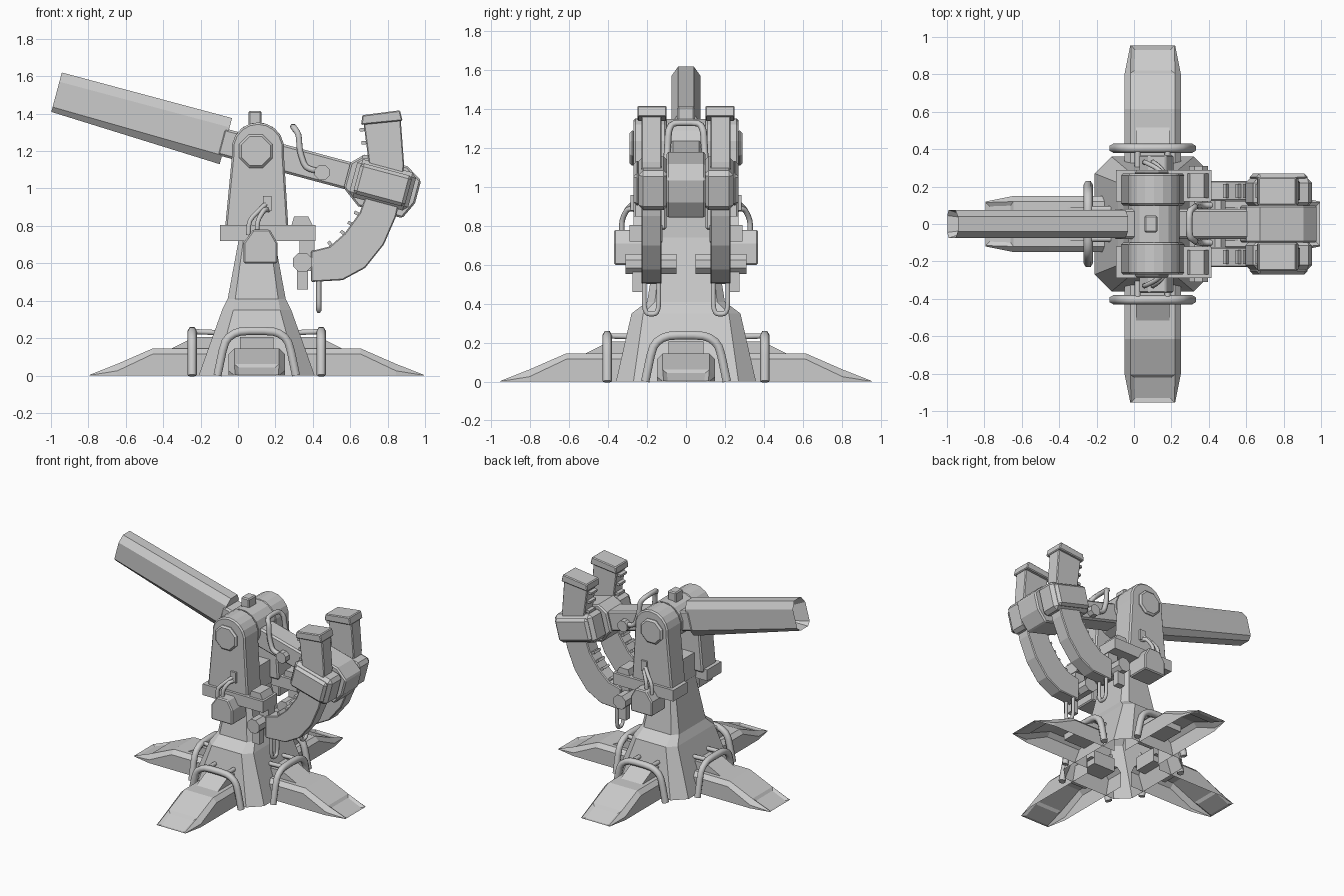
import bpy, bmesh
from math import sin, cos, pi, radians
from mathutils import Matrix, Vector

if "Cube" in bpy.data.objects:
    bpy.data.objects.remove(bpy.data.objects["Cube"])

CX = 0.1
TILT = Matrix.Translation((CX, 0, 1.2)) @ Matrix.Rotation(radians(15), 4, 'Y')
FLAT = Matrix.Identity(4)


def finish(name, bm, mat=FLAT, bevel=0):
    bmesh.ops.recalc_face_normals(bm, faces=bm.faces)
    bm.transform(mat)
    me = bpy.data.meshes.new(name)
    bm.to_mesh(me)
    bm.free()
    ob = bpy.data.objects.new(name, me)
    bpy.context.collection.objects.link(ob)
    if bevel:
        m = ob.modifiers.new("bevel", 'BEVEL')
        m.width, m.segments, m.limit_method = bevel, 1, 'ANGLE'
        m.angle_limit = radians(50)
    return ob


def loft(rings, caps=(True, True)):
    bm = bmesh.new()
    loops = [[bm.verts.new(p) for p in r] for r in rings]
    n = len(loops[0])
    for a, b in zip(loops, loops[1:]):
        for i in range(n):
            bm.faces.new((a[i], a[(i + 1) % n], b[(i + 1) % n], b[i]))
    for ring, want in zip((loops[0], loops[-1]), caps):
        if want:
            bm.faces.new(ring)
    return bm


def prism(name, pts, y0, y1, mat=FLAT, bevel=0):
    return finish(name, loft([[(x, y, z) for x, z in pts] for y in (y0, y1)]), mat, bevel)


def box(name, x0, x1, y0, y1, z0, z1, mat=FLAT, bevel=0):
    return prism(name, [(x0, z0), (x1, z0), (x1, z1), (x0, z1)], y0, y1, mat, bevel)


def disc(name, x, z, r, y0, y1, n=8, bevel=0):
    pts = [(x + r * cos((i + .5) * 2 * pi / n), z + r * sin((i + .5) * 2 * pi / n)) for i in range(n)]
    return prism(name, pts, y0, y1, FLAT, bevel)


def tube(name, pts, r, mat=FLAT):
    pts = [mat @ Vector(p) for p in pts]
    path = [pts[0]]
    for a, b, c in zip(pts, pts[1:], pts[2:]):      # soften each corner
        path += [b.lerp(a, .3), b.lerp(a, .08).lerp(c, .08), b.lerp(c, .3)]
    path.append(pts[-1])
    cu = bpy.data.curves.new(name, 'CURVE')
    cu.dimensions, cu.bevel_depth, cu.bevel_resolution, cu.use_fill_caps = '3D', r, 1, True
    sp = cu.splines.new('POLY')
    sp.points.add(len(path) - 1)
    for q, p in zip(sp.points, path):
        q.co = (*p, 1)
    ob = bpy.data.objects.new(name, cu)
    bpy.context.collection.objects.link(ob)


# pedestal: chamfered rectangle rings, open underneath
def oct_ring(z, hx, hy, c):
    q = [(hx, hy - c), (hx - c, hy), (c - hx, hy), (-hx, hy - c),
         (-hx, c - hy), (c - hx, -hy), (hx - c, -hy), (hx, c - hy)]
    return [(CX + x, y, z) for x, y in q]


finish("pedestal", loft([oct_ring(0, .31, .36, .09), oct_ring(.35, .185, .28, .06),
                         oct_ring(.41, .155, .2, .04), oct_ring(.84, .075, .13, .02)], (False, True)))

# four feet, each with a raised rib and a pipe guard
for i, length in enumerate((.895, .955, .895, .955)):
    M = Matrix.Translation((CX, 0, 0)) @ Matrix.Rotation(i * pi / 2, 4, 'Z')
    secs = [(.2, .15, .115, .12, .145), (length - .34, .15, .115, .12, .145),
            (length - .15, .15, .025, .12, .062), (length, .12, .001, .115, .003)]
    bm = loft([[(u, -b, 0), (u, -b, zs), (u, -t, zt), (u, t, zt), (u, b, zs), (u, b, 0)]
               for u, b, zs, t, zt in secs], (False, False))
    bm.normal_update()
    for f in [f for f in bm.faces if abs(f.calc_center_median().z) < 1e-4]:
        bm.faces.remove(f)                           # open underside
    bmesh.ops.recalc_face_normals(bm, faces=bm.faces)
    pad = max((f for f in bm.faces if abs(f.calc_center_median().y) < .01),
              key=lambda f: f.calc_center_median().x)
    bmesh.ops.inset_individual(bm, faces=[pad], thickness=.03, depth=-.012)
    finish("foot", bm, M)
    u = length - .56
    finish("foot_rib", loft([[(.2, y, .1), (u + .12, y, .1), (u + .12, y, .145), (u, y, .205), (.2, y, .205)]
                             for y in (-.09, .09)]), M)
    g = length - .55
    tube("foot_guard", [(g, -.21, 0), (g, -.17, .19), (g, -.1, .238), (g, .1, .238),
                        (g, .17, .19), (g, .21, 0)], .025, M)
    for y in (-.08, .08):
        tube("guard_mount", [(.22, y, .23), (g, y, .235)], .016, M)

# yoke core and pivot hub between the arms
box("yoke_core", 0, .2, -.13, .13, .74, .92)
disc("pivot_hub", .107, 1.213, .14, -.1, .1, 16)
box("hub_lug", .055, .125, -.045, .045, 1.33, 1.415, bevel=.008)

# barrel with bore, tilted about the pivot
bm = loft([[(x, -.04, .136), (x, .04, .136), (x, .075, .085), (x, .075, sh), (x, .045, lo),
            (x, -.045, lo), (x, -.075, sh), (x, -.075, .085)]
           for x, sh, lo in ((-1.115, -.055, -.082), (-.173, -.07, -.119))])
bmesh.ops.recalc_face_normals(bm, faces=bm.faces)
muzzle = min(bm.faces, key=lambda f: f.calc_center_median().x)
bmesh.ops.inset_individual(bm, faces=[muzzle], thickness=.045, depth=0)
bmesh.ops.translate(bm, verts=muzzle.verts[:], vec=(.12, 0, 0))
finish("barrel", bm, TILT)
box("breech_beam", -.2, .56, -.08, .08, -.075, .073, TILT, .012)
prism("breech_head", [(.5, .07), (.56, .13), (.8, .13), (.89, .075), (.89, -.05),
                      (.845, -.145), (.6, -.145), (.5, -.07)], -.1, .1, TILT, .01)

# bent handle above the beam
tube("beam_handle", [(.44, -.1, 1.09), (.36, -.1, 1.11), (.33, -.095, 1.2), (.325, -.09, 1.29), (.295, -.07, 1.33),
                     (.295, .07, 1.33), (.325, .09, 1.29), (.33, .095, 1.2), (.36, .1, 1.11), (.44, .1, 1.09)], .018)

arm = [(.27, .78), (-.07, .78)] + [(.107 + .14 * cos(radians(a)), 1.213 + .14 * sin(radians(a)))
                                   for a in range(190, -11, -20)]
mag = [(.39, .5), (.56, .51), (.68, .575), (.78, .70), (.845, .85), (.88, 1.0), (.888, 1.13), (.87, 1.37),
       (.67, 1.36), (.70, 1.13), (.69, .98), (.65, .87), (.57, .76), (.49, .69), (.39, .665)]

# everything that comes in left and right pairs
for s in (-1, 1):
    prism("yoke_arm", arm, s * .1, s * .27, bevel=.01)
    disc("pivot_bolt", .095, 1.2, .097, s * .26, s * .29, 8, .012)
    box("yoke_shelf", -.095, .415, s * .12, s * .29, .72, .805)
    prism("shelf_block", [(.285, .8), (.4, .8), (.375, .85), (.3, .85)], s * .14, s * .27)
    prism("side_motor", [(.03, .6), (.21, .6), (.21, .71), (.17, .78), (.08, .78), (.03, .71)],
          s * .2, s * .37, bevel=.008)
    disc("handle_boss", .45, 1.085, .043, s * .07, s * .125)

    # cables running from motor to arm
    for dx in (0, .045):
        tube("cable", [(.055 + dx, s * .33, .75), (.06 + dx, s * .33, .83), (.12 + dx * .5, s * .3, .89),
                       (.165, s * .26, .93 - dx)], .014)
    box("cable_socket", .135, .18, s * .26, s * .285, .88, .96)

    # curved magazine, cap, clamp and ratchet teeth
    prism("magazine", mag, s * .125, s * .23, bevel=.006)
    prism("magazine_cap", [(.658, 1.34), (.88, 1.362), (.866, 1.418), (.665, 1.392)], s * .1, s * .25, bevel=.006)
    box("magazine_clamp", .535, .86, s * .09, s * .245, -.105, .105, TILT, .025)
    box("clamp_plate", .555, .84, s * .23, s * .27, -.085, .085, TILT, .018)
    for x, z, a in ((.685, 1.17, 0), (.68, 1.245, -5), (.67, 1.315, -8), (.64, .865, 25), (.605, .81, 32),
                    (.565, .76, 40), (.495, .70, 55)):
        T = Matrix.Translation((x, 0, z)) @ Matrix.Rotation(radians(a), 4, 'Y')
        box("ratchet_tooth", -.02, .03, s * .14, s * .215, -.009, .009, T)

    # feed roller, its hanger and the pull loop
    disc("feed_roller", .345, .605, .055, s * .05, s * .31)
    box("roller_hanger", .315, .375, s * .225, s * .275, .46, .6)
    box("feed_bracket", .33, .41, s * .14, s * .215, .56, .74)
    tube("pull_loop", [(.432, s * .14, .52), (.432, s * .14, .38), (.432, s * .155, .347), (.432, s * .2, .347),
                       (.432, s * .215, .38), (.432, s * .215, .52)], .014)
